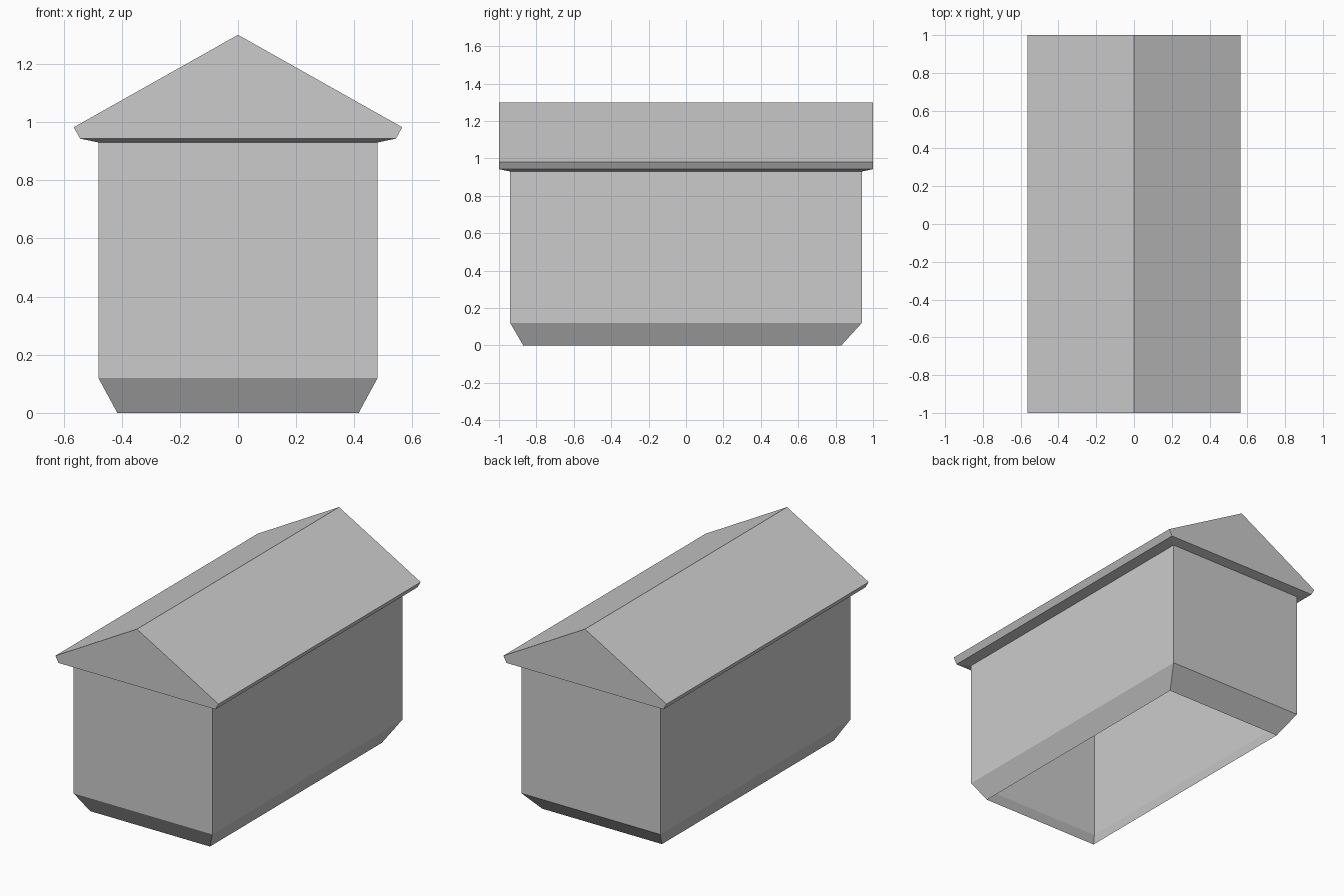
import bpy, bmesh

cube = bpy.data.objects.get("Cube")
if cube:
    bpy.data.objects.remove(cube, do_unlink=True)

grey = bpy.data.materials.new("plain grey")
grey.use_nodes = True
colour = (0.6, 0.6, 0.6, 1)
grey.diffuse_color = colour
grey.node_tree.nodes["Principled BSDF"].inputs["Base Color"].default_value = colour

bm = bmesh.new()


def ring(x, front, back, z):
    """Rectangular loop of four vertices, counter-clockwise from above."""
    return [bm.verts.new((px, py, z))
            for px, py in ((-x, front), (x, front), (x, back), (-x, back))]


def bridge(lower, upper, sides=range(4)):
    for i in sides:
        j = (i + 1) % 4
        bm.faces.new((lower[i], lower[j], upper[j], upper[i]))


# Open-bottomed walls: tapered skirt, upright body, sloping eave soffit
foot = ring(0.415, -0.87, 0.83, 0)
sill = ring(0.48, -0.94, 0.94, 0.12)
wall_top = ring(0.48, -0.94, 0.94, 0.93)
soffit = ring(0.543, -1, 1, 0.943)
eave = ring(0.565, -1, 1, 0.982)
for lower, upper in ((foot, sill), (sill, wall_top), (wall_top, soffit)):
    bridge(lower, upper)

# Gabled roof: eave edges, two slopes and two flat gable ends
bridge(soffit, eave, (1, 3))
ridge_front = bm.verts.new((0, -1, 1.3))
ridge_back = bm.verts.new((0, 1, 1.3))
bm.faces.new((eave[1], eave[2], ridge_back, ridge_front))
bm.faces.new((eave[3], eave[0], ridge_front, ridge_back))
bm.faces.new((soffit[0], soffit[1], eave[1], ridge_front, eave[0]))
bm.faces.new((soffit[2], soffit[3], eave[3], ridge_back, eave[2]))

mesh = bpy.data.meshes.new("house_shell")
bm.to_mesh(mesh)
bm.free()
mesh.materials.append(grey)
house = bpy.data.objects.new("house_shell", mesh)
bpy.context.collection.objects.link(house)
